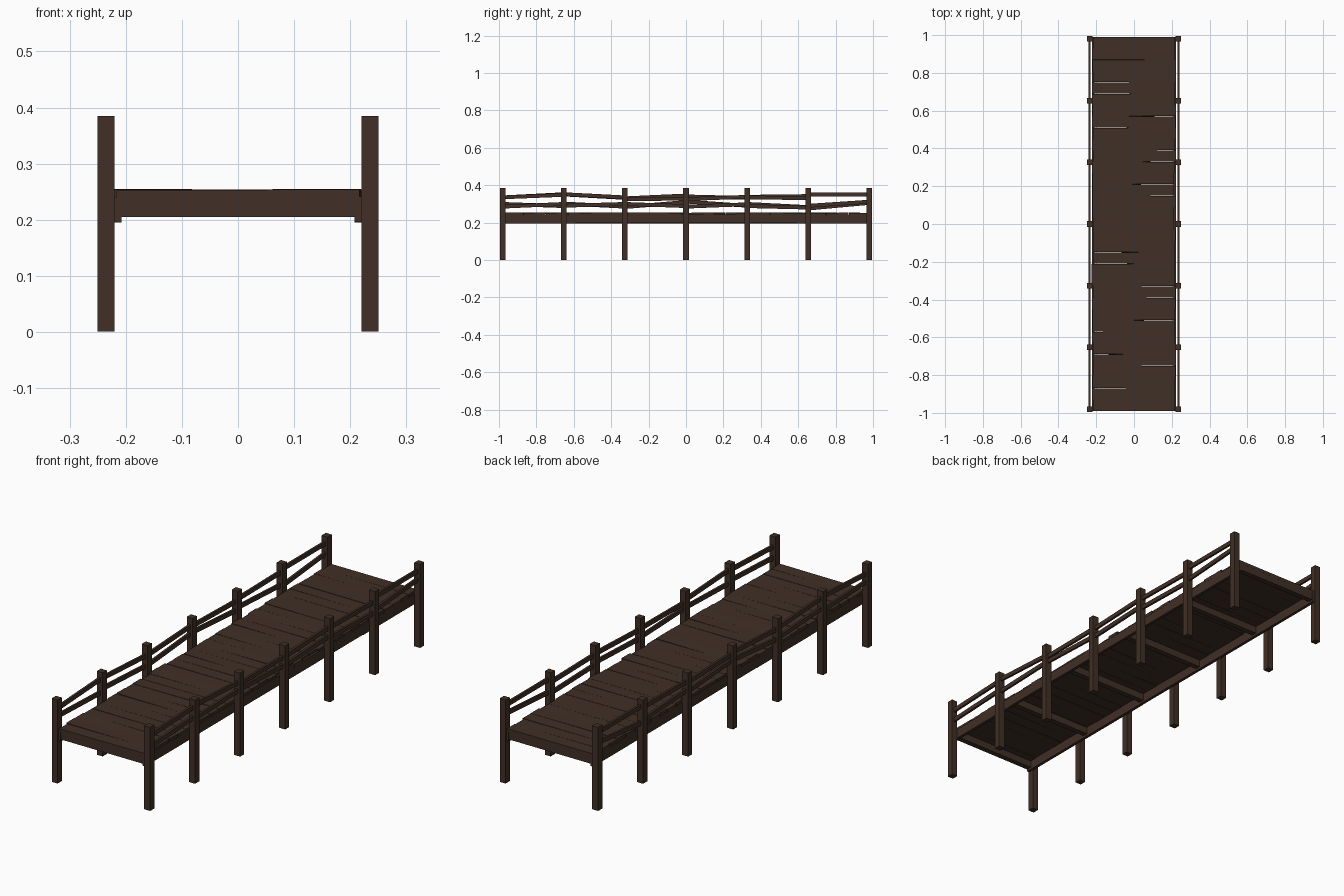
import bpy, bmesh, random
from mathutils import Matrix, Vector, Euler

if "Cube" in bpy.data.objects:
    bpy.data.objects.remove(bpy.data.objects["Cube"])

random.seed(4)

wood = bpy.data.materials.new("dark brown wood")
wood.diffuse_color = (0.052, 0.029, 0.019, 1)
wood.use_nodes = True
wood.node_tree.nodes["Principled BSDF"].inputs["Base Color"].default_value = wood.diffuse_color


def build(name, boxes):
    """One object from a list of (centre, size, euler) boxes."""
    bm = bmesh.new()
    for c, s, r in boxes:
        m = Matrix.Translation(c) @ Euler(r).to_matrix().to_4x4() @ Matrix.Diagonal((*s, 1))
        bmesh.ops.create_cube(bm, size=1, matrix=m)
    me = bpy.data.meshes.new(name)
    bm.to_mesh(me)
    bm.free()
    me.materials.append(wood)
    ob = bpy.data.objects.new(name, me)
    bpy.context.collection.objects.link(ob)
    return ob


def rail(x, y0, z0, y1, z1):
    """Thin board sloping between two posts."""
    d = Vector((0, y1 - y0, z1 - z0))
    pitch = Vector((1, 0)).angle_signed(Vector((d.y, d.z)))
    return ((x, (y0 + y1) / 2, (z0 + z1) / 2), (0.01, d.length, 0.02), (-pitch, 0, 0))


# posts, seven on each side
post_y = [-0.98 + i * 0.98 / 3 for i in range(7)]
for side, sx in (("left", -1), ("right", 1)):
    build(side + "_posts", [((sx * 0.235, y, 0.193), (0.03, 0.03, 0.384), (0, 0, 0)) for y in post_y])

# sagging handrails: (start height, end height) per bay
upper = {-1: [(.335, .352), (.350, .332), (.330, .345), (.340, .332), (.338, .342), (.352, .352)],
         1: [(.335, .348), (.352, .335), (.325, .328), (.325, .338), (.335, .330), (.350, .350)]}
lower = {-1: [(.300, .288), (.302, .285), (.283, .310), (.312, .290), (.300, .283), (.275, .305)],
         1: [(.285, .300), (.290, .300), (.300, .288), (.285, .298), (.288, .280), (.290, .312)]}
for side, sx in (("left", -1), ("right", 1)):
    for label, table in (("upper", upper), ("lower", lower)):
        build(f"{side}_{label}_rails",
              [rail(sx * 0.235, post_y[i], a, post_y[i + 1], b) for i, (a, b) in enumerate(table[sx])])

# side beams in five lengths
for side, sx in (("left", -1), ("right", 1)):
    build(side + "_side_beams",
          [((sx * 0.215, -0.792 + i * 0.396, 0.219 + random.uniform(-.002, .002)),
            (0.014, 0.396, 0.045), (0, 0, 0)) for i in range(5)])

# cross beams under the deck
build("cross_beams", [((0, -0.977 + i * 0.3908, 0.222), (0.43, 0.025, 0.034), (0, 0, 0)) for i in range(6)])

# deck planks, slightly uneven
n = 33
step = 1.98 / n
planks = []
for i in range(n):
    y = -0.99 + step * (i + 0.5)
    end = i in (0, n - 1)
    planks.append(((0 if end else random.uniform(-.004, .004), y, 0.2455 + random.uniform(-.0008, .0008)),
                   (0.436 + random.uniform(-.006, .006), step - 0.0008, 0.015),
                   (random.uniform(-.012, .012), random.uniform(-.006, .006),
                    0 if end else random.uniform(-.003, .003))))
build("deck_planks", planks)
